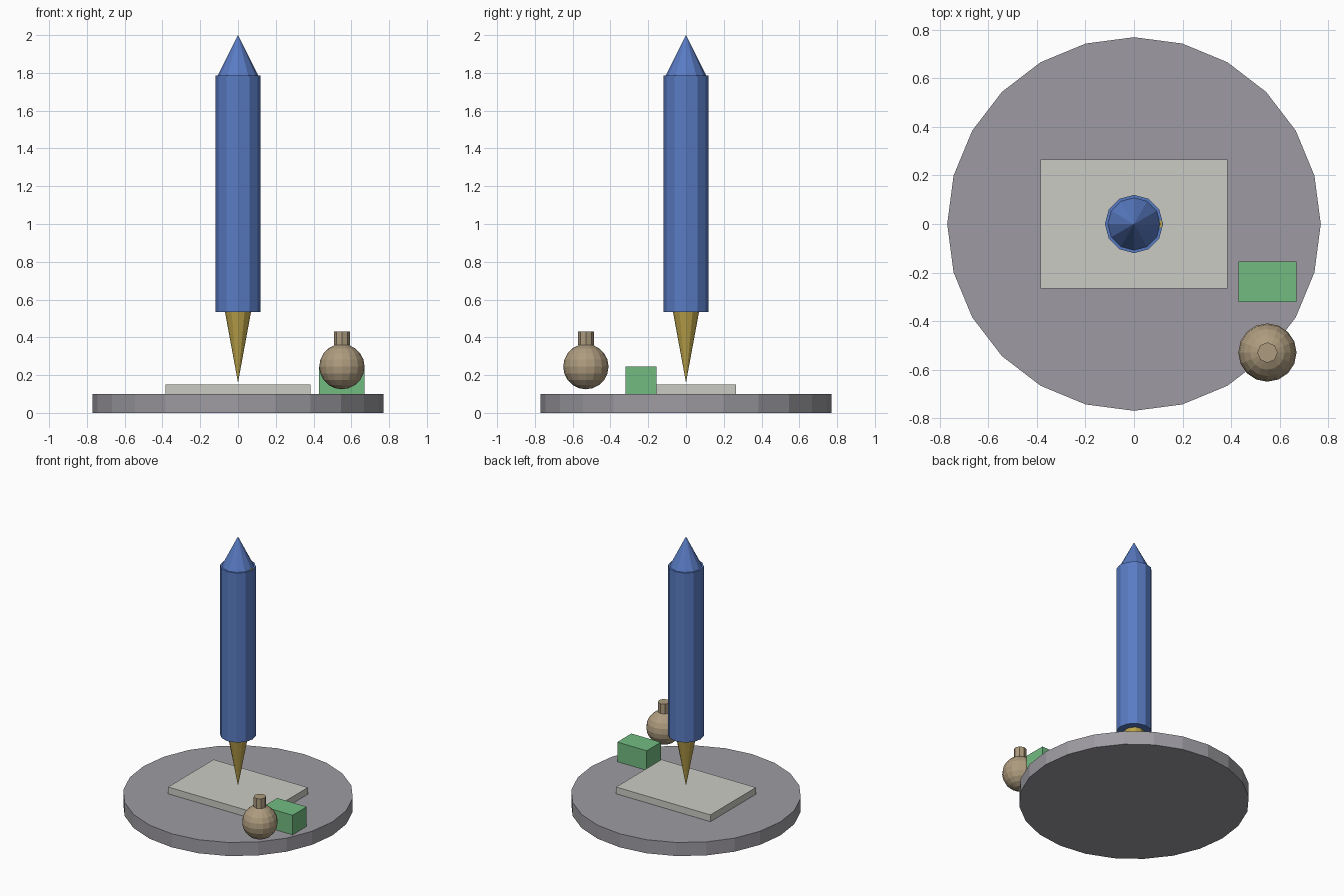
import bpy
from math import pi

cube = bpy.data.objects.get("Cube")
if cube:
    bpy.data.objects.remove(cube, do_unlink=True)


def material(name, rgb):
    mat = bpy.data.materials.new(name)
    mat.use_nodes = True
    mat.diffuse_color = (*rgb, 1)
    mat.node_tree.nodes["Principled BSDF"].inputs["Base Color"].default_value = (*rgb, 1)
    return mat


grey = material("stand grey", (0.34, 0.33, 0.36))
paper_white = material("paper white", (0.6, 0.6, 0.56))
blue = material("barrel blue", (0.1, 0.2, 0.55))
gold = material("nib gold", (0.5, 0.37, 0.07))
green = material("block green", (0.17, 0.5, 0.22))
tan = material("bottle tan", (0.42, 0.33, 0.21))


def finish(name, mat):
    obj = bpy.context.object
    obj.name = name
    obj.data.materials.append(mat)
    return obj


def tapered(name, mat, sides, r_low, r_high, z_low, z_high, x=0, y=0):
    """Upright cylinder or cone between two heights."""
    bpy.ops.mesh.primitive_cone_add(
        vertices=sides, radius1=r_low, radius2=r_high, depth=z_high - z_low,
        location=(x, y, (z_low + z_high) / 2))
    return finish(name, mat)


def box(name, mat, size, centre):
    bpy.ops.mesh.primitive_cube_add(size=1, location=centre)
    obj = finish(name, mat)
    obj.scale = size
    return obj


# Round stand with a sheet lying on it
tapered("stand", grey, 24, 0.77, 0.77, 0, 0.1)
box("paper_sheet", paper_white, (0.77, 0.53, 0.05), (0, 0, 0.125))

# Upright pen: nib, barrel, pointed cap and a clip sunk into the barrel
tapered("nib", gold, 12, 0, 0.07, 0.16, 0.54)
tapered("barrel", blue, 12, 0.12, 0.12, 0.535, 1.785)
tapered("cap_point", blue, 12, 0.108, 0, 1.785, 2.0)
box("clip", gold, (0.012, 0.03, 0.4), (0.109, 0, 1.587))

# Small block beside the sheet
box("block", green, (0.24, 0.165, 0.145), (0.55, -0.238, 0.172))

# Round bottle with a short neck
bpy.ops.mesh.primitive_uv_sphere_add(
    segments=16, ring_count=10, radius=0.12, location=(0.55, -0.53, 0.245))
finish("bottle_body", tan)
tapered("bottle_neck", tan, 8, 0.042, 0.042, 0.36, 0.432, 0.55, -0.53)
